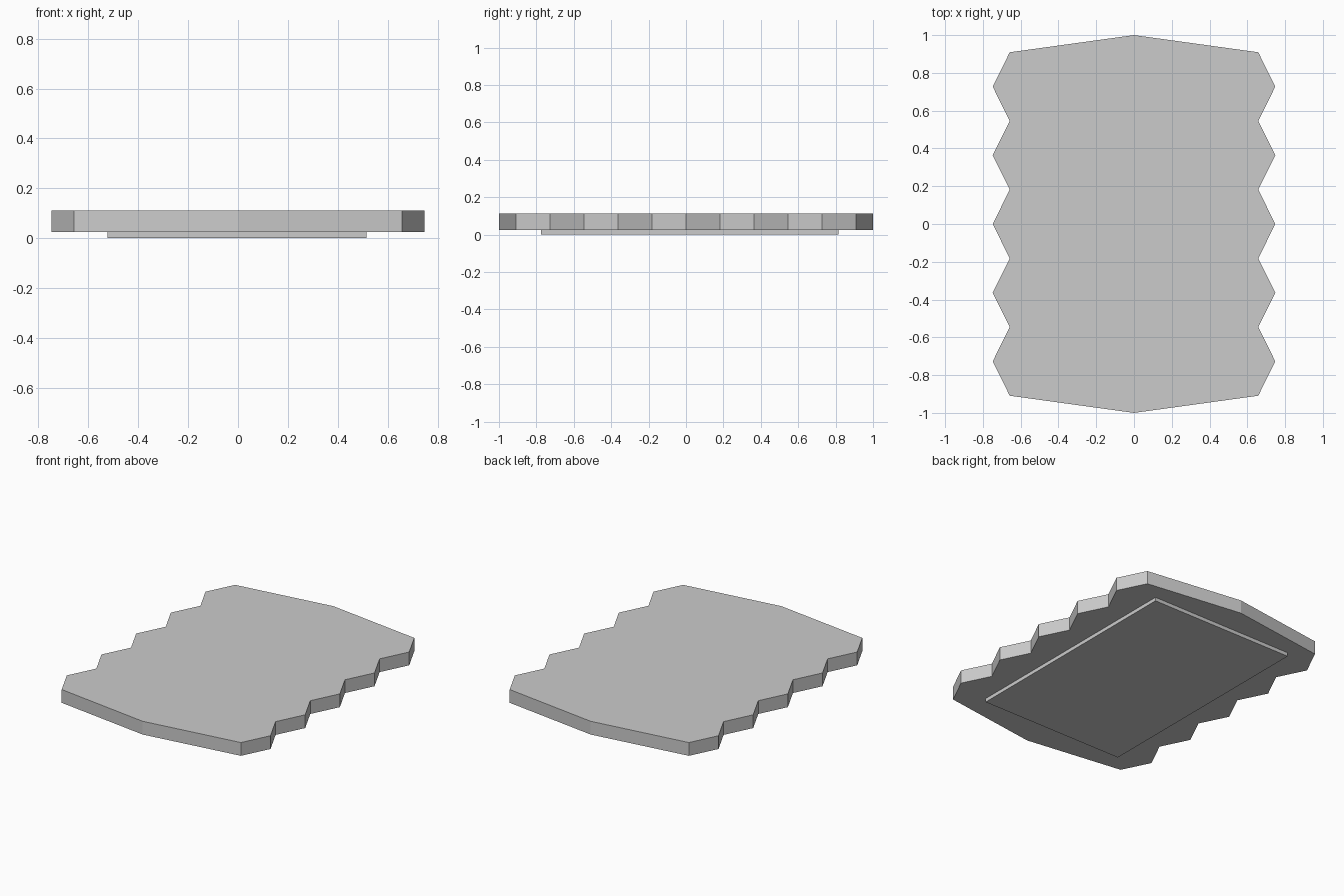
import bpy
import bmesh

cube = bpy.data.objects.get("Cube")
if cube:
    bpy.data.objects.remove(cube, do_unlink=True)

grey = bpy.data.materials.new("light_grey")
grey.use_nodes = True
grey.diffuse_color = (0.6, 0.6, 0.6, 1)
grey.node_tree.nodes["Principled BSDF"].inputs["Base Color"].default_value = (0.6, 0.6, 0.6, 1)


def extrude_outline(name, outline, bottom, top):
    """Raise a counter-clockwise outline into a flat slab."""
    bm = bmesh.new()
    base = bm.faces.new([bm.verts.new((x, y, bottom)) for x, y in outline])
    raised = bmesh.ops.extrude_face_region(bm, geom=[base], use_keep_orig=True)
    moved = [v for v in raised["geom"] if isinstance(v, bmesh.types.BMVert)]
    bmesh.ops.translate(bm, verts=moved, vec=(0, 0, top - bottom))
    bmesh.ops.recalc_face_normals(bm, faces=bm.faces)
    mesh = bpy.data.meshes.new(name)
    bm.to_mesh(mesh)
    bm.free()
    mesh.materials.append(grey)
    obj = bpy.data.objects.new(name, mesh)
    bpy.context.collection.objects.link(obj)
    return obj


# Main slab: zigzag long sides and shallow pointed ends
INNER, OUTER, STEPS = 0.658, 0.748, 11
side = [(OUTER if i % 2 else INNER, (2 * i - STEPS + 1) / STEPS) for i in range(STEPS)]
other_side = [(-x, y) for x, y in reversed(side)]
extrude_outline("zigzag_slab", side + [(0, 1)] + other_side + [(0, -1)], 0.024, 0.112)

# Thin rectangular plate below, slightly off centre
left, right, front, back = 0.515, -0.523, -0.775, 0.815
extrude_outline("base_plate", [(right, front), (left, front), (left, back), (right, back)], 0, 0.024)
